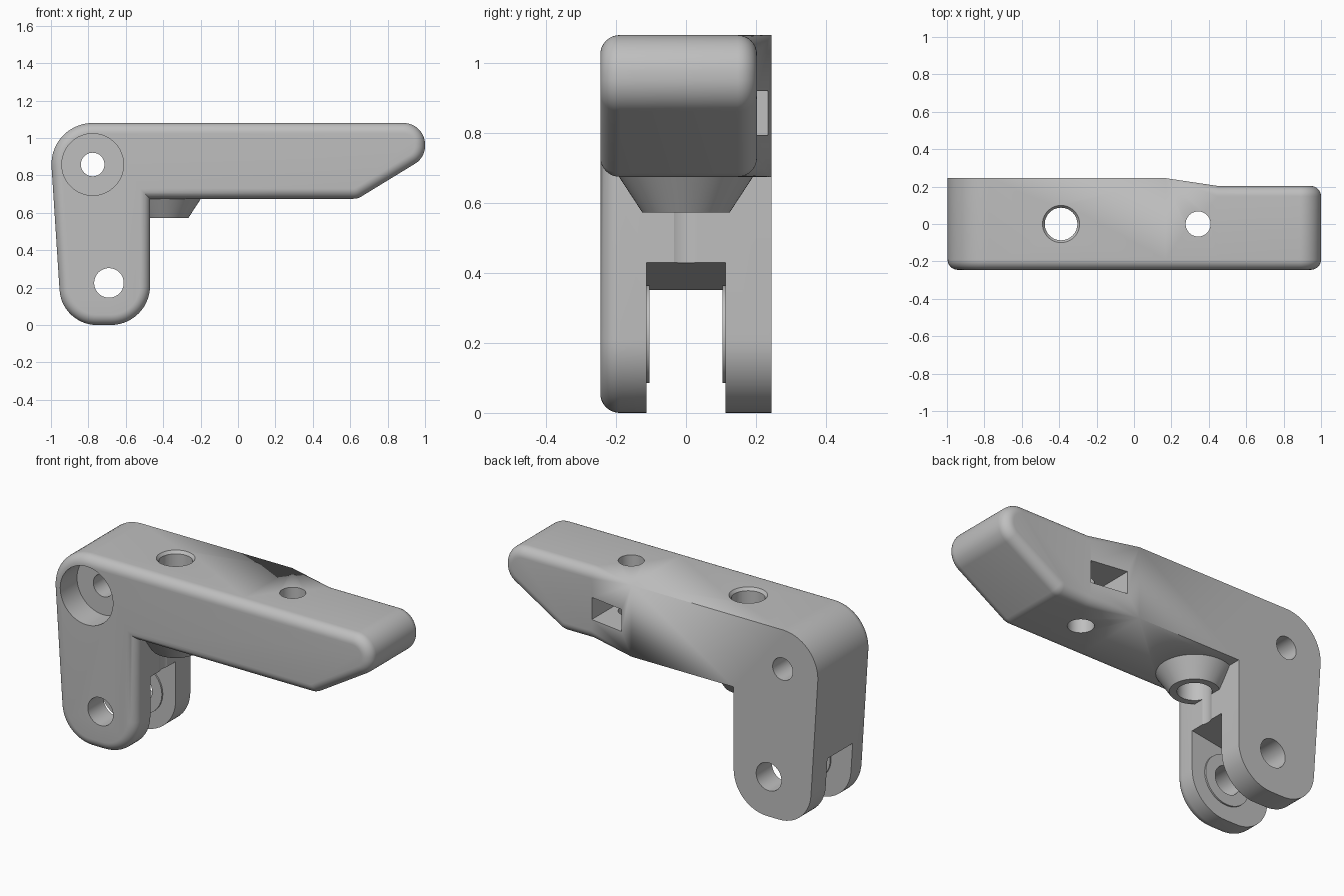
import bpy, bmesh, math
from mathutils import Vector, Matrix

cube = bpy.data.objects.get("Cube")
if cube:
    bpy.data.objects.remove(cube)

grey = bpy.data.materials.new("plain grey")
grey.use_nodes = True
COLOR = (0.52, 0.52, 0.52, 1)
grey.diffuse_color = COLOR
grey.node_tree.nodes["Principled BSDF"].inputs["Base Color"].default_value = COLOR

HALF = 0.245          # half depth
ROUND = 0.055         # edge rounding
TAPER_A, TAPER_B, THIN = 0.17, 0.45, 0.203


def finish(bm, name):
    bmesh.ops.recalc_face_normals(bm, faces=bm.faces)
    mesh = bpy.data.meshes.new(name)
    bm.to_mesh(mesh)
    bm.free()
    mesh.materials.append(grey)
    ob = bpy.data.objects.new(name, mesh)
    bpy.context.collection.objects.link(ob)
    return ob


def cone(name, axis, centre, start, end, r1, r2=None, sides=64, spin=0):
    """Cylinder or cone along y or z from start to end; centre holds the other two coordinates."""
    bm = bmesh.new()
    a, b = centre
    mid = (start + end) / 2
    loc = Vector((a, mid, b)) if axis == "y" else Vector((a, b, mid))
    turn = Matrix.Rotation(-math.pi / 2 if axis == "y" else spin, 4, "X" if axis == "y" else "Z")
    bmesh.ops.create_cone(bm, cap_ends=True, segments=sides, radius1=r1,
                          radius2=r1 if r2 is None else r2, depth=end - start,
                          matrix=Matrix.Translation(loc) @ turn)
    return finish(bm, name)


def prism(name, outline, y0, y1):
    """Extrude an xz outline along y."""
    bm = bmesh.new()
    face = bm.faces.new([bm.verts.new((x, y0, z)) for x, z in outline])
    new = bmesh.ops.extrude_face_region(bm, geom=[face])["geom"]
    bmesh.ops.translate(bm, vec=(0, y1 - y0, 0),
                        verts=[v for v in new if isinstance(v, bmesh.types.BMVert)])
    return finish(bm, name)


def combine(target, tool, operation):
    mod = target.modifiers.new("combine", "BOOLEAN")
    mod.operation = operation
    mod.solver = "EXACT"
    mod.object = tool
    bpy.context.view_layer.objects.active = target
    bpy.ops.object.modifier_apply(modifier=mod.name)
    bpy.data.objects.remove(tool)


def rounded_outline(corners, steps=14):
    """Return (point, inward direction) pairs for a counter-clockwise outline with filleted corners."""
    result = []
    for i, (x, z, r) in enumerate(corners):
        p = Vector((x, z))
        before = (p - Vector(corners[i - 1][:2])).normalized()
        after = (Vector(corners[(i + 1) % len(corners)][:2]) - p).normalized()
        n1, n2 = Vector((-before.y, before.x)), Vector((-after.y, after.x))
        mitre = (n1 + n2) / (1 + n1.dot(n2))
        if r == 0:
            result.append((p, mitre))
            continue
        for k in range(steps + 1):
            n = n1.slerp(n2, k / steps)
            result.append((p + mitre * r - n * r, n))
    return result


# Lever body: arm and leg in one outline (x, z, corner radius)
corners = [(-0.942, 0, 0.2), (-0.47, 0, 0.21), (-0.47, 0.675, 0),
           (TAPER_A, 0.675, 0), (TAPER_B, 0.675, 0), (0.64, 0.675, 0.08),
           (1.0, 0.895, 0.11), (1.0, 1.08, 0.115),
           (TAPER_B, 1.08, 0), (TAPER_A, 1.08, 0), (-1.012, 1.08, 0.22)]
outline = rounded_outline(corners)


def blend(x):
    return min(1, max(0, (x - TAPER_A) / (TAPER_B - TAPER_A)))


bm = bmesh.new()
rings = []
ARC = 8
for side in (-1, 1):
    for k in range(ARC + 1):
        a = math.pi / 2 * (k if side > 0 else ARC - k) / ARC
        ring = []
        for p, n in outline:
            t = 1 if side < 0 else blend(p.x)
            q = p + n * ROUND * t * (1 - math.cos(a))
            edge = HALF if side < 0 else HALF + (THIN - HALF) * t
            ring.append(bm.verts.new((q.x, side * (edge - ROUND * t * (1 - math.sin(a))), q.y)))
        rings.append(ring)
count = len(outline)
for low, high in zip(rings, rings[1:]):
    for i in range(count):
        j = (i + 1) % count
        bm.faces.new((low[i], low[j], high[j], high[i]))
bm.faces.new(rings[0])
for lo, hi in ((-2, TAPER_A), (TAPER_A, TAPER_B), (TAPER_B, 2)):
    bm.faces.new([v for v, (p, n) in zip(rings[-1], outline) if lo - 1e-4 < p.x < hi + 1e-4])
bmesh.ops.remove_doubles(bm, verts=bm.verts, dist=1e-5)
body = finish(bm, "lever_body")

# Conical boss under the arm
SCREW = (-0.39, 0)
combine(body, cone("screw_boss", "z", SCREW, 0.573, 0.70, 0.125, 0.208), "UNION")

# Fork slot with sloping ceiling, then raised washers inside it
SLOT = 0.113
PIVOT = (-0.69, 0.225)
combine(body, prism("fork_slot", [(-1.1, -0.1), (-0.4, -0.1), (-0.4, 0.441), (-1.1, 0.329)],
                    -SLOT, SLOT), "DIFFERENCE")
for side in (-1, 1):
    ends = sorted((side * (SLOT + 0.03), side * (SLOT - 0.009)))
    combine(body, cone("fork_washer", "y", PIVOT, ends[0], ends[1], 0.14), "UNION")

# Holes along y: fork pin, upper pin and its counterbore
UPPER = (-0.777, 0.858)
combine(body, cone("fork_pin_hole", "y", PIVOT, -0.4, 0.4, 0.079), "DIFFERENCE")
combine(body, cone("upper_pin_hole", "y", UPPER, -0.4, 0.4, 0.063), "DIFFERENCE")
combine(body, cone("counterbore", "y", UPPER, -0.4, -HALF + 0.15, 0.165), "DIFFERENCE")

# Vertical holes: screw hole with chamfered mouth, and nut hole
NUT = (0.343, 0)
combine(body, cone("screw_hole", "z", SCREW, 0.2, 1.3, 0.087), "DIFFERENCE")
combine(body, cone("screw_chamfer", "z", SCREW, 1.06, 1.09, 0.084, 0.107), "DIFFERENCE")
combine(body, cone("nut_hole", "z", NUT, 0.5, 1.3, 0.067), "DIFFERENCE")

# Nut pocket entering from the back, with a hexagonal end
pocket = cone("nut_pocket", "z", NUT, 0.795, 0.92, 0.121, sides=6)
xs = [abs(v.co.x - NUT[0]) for v in pocket.data.vertices]
if max(xs) > 0.11:
    pocket.data.transform(Matrix.Translation((NUT[0], 0, 0)) @ Matrix.Rotation(math.pi / 6, 4, "Z")
                          @ Matrix.Translation((-NUT[0], 0, 0)))
for v in pocket.data.vertices:
    if v.co.y > 0.01:
        v.co.y = 0.4
combine(body, pocket, "DIFFERENCE")

# Smooth curved surfaces, keep edges sharp
bpy.ops.object.select_all(action="DESELECT")
body.select_set(True)
bpy.context.view_layer.objects.active = body
bpy.ops.object.shade_smooth_by_angle(angle=math.radians(25))
